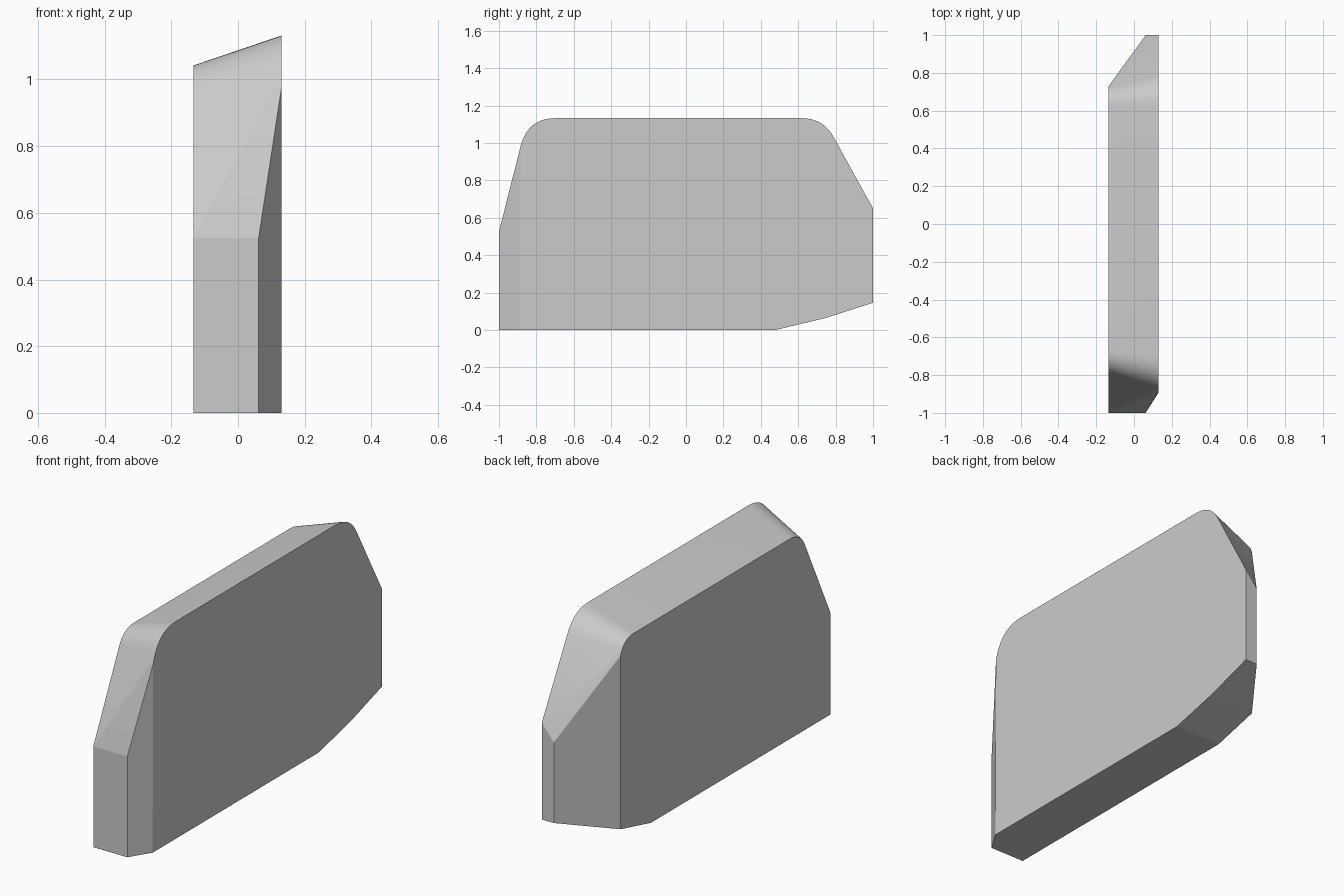
import bpy, bmesh, math

if "Cube" in bpy.data.objects:
    bpy.data.objects.remove(bpy.data.objects["Cube"])

LEFT, RIGHT, CHAMFER = -0.134, 0.131, 0.062


def arc(x, start, corner, end, steps=10):
    """Rounded corner in the (y, z) plane at a given x."""
    pts = []
    for i in range(steps + 1):
        t = i / steps
        a, b, c = (1 - t) ** 2, 2 * t * (1 - t), t * t
        pts.append((x, *(a * s + b * k + c * e for s, k, e in zip(start, corner, end))))
    return pts


# Left side outline (lower, ends earlier at the back)
points = [(LEFT, y, z) for y, z in ((-1, 0), (-1, 0.525), (0.48, 0), (0.73, 0.062))]
points += arc(LEFT, (-0.785, 0.97), (-0.75, 1.042), (-0.66, 1.042))
points += arc(LEFT, (0.62, 1.042), (0.705, 1.042), (0.73, 0.965))

# Right side outline (taller, set back at the front)
points += [(RIGHT, y, z) for y, z in
           ((-0.89, 0), (0.48, 0), (0.75, 0.065), (1, 0.145), (1, 0.65))]
points += arc(RIGHT, (-0.885, 0.98), (-0.847, 1.132), (-0.70, 1.132))
points += arc(RIGHT, (0.62, 1.132), (0.735, 1.132), (0.79, 1.03))

# Chamfer edges at the front right and back left corners
points += [(CHAMFER, y, z) for y, z in ((-1, 0), (-1, 0.525), (1, 0.145), (1, 0.565))]

# Slab skinned over the two outlines
bm = bmesh.new()
for p in points:
    bm.verts.new(p)
bmesh.ops.convex_hull(bm, input=bm.verts)
bmesh.ops.dissolve_limit(bm, angle_limit=math.radians(0.5), verts=bm.verts, edges=bm.edges)
bmesh.ops.recalc_face_normals(bm, faces=bm.faces)
mesh = bpy.data.meshes.new("slab")
bm.to_mesh(mesh)
bm.free()
slab = bpy.data.objects.new("slab", mesh)
bpy.context.collection.objects.link(slab)

# Plain grey
grey = bpy.data.materials.new("grey")
grey.diffuse_color = (0.6, 0.6, 0.6, 1)
grey.use_nodes = True
grey.node_tree.nodes["Principled BSDF"].inputs["Base Color"].default_value = grey.diffuse_color
mesh.materials.append(grey)

# Smooth only the rounded corners
bpy.context.view_layer.objects.active = slab
slab.select_set(True)
bpy.ops.object.shade_smooth_by_angle(angle=math.radians(12))
